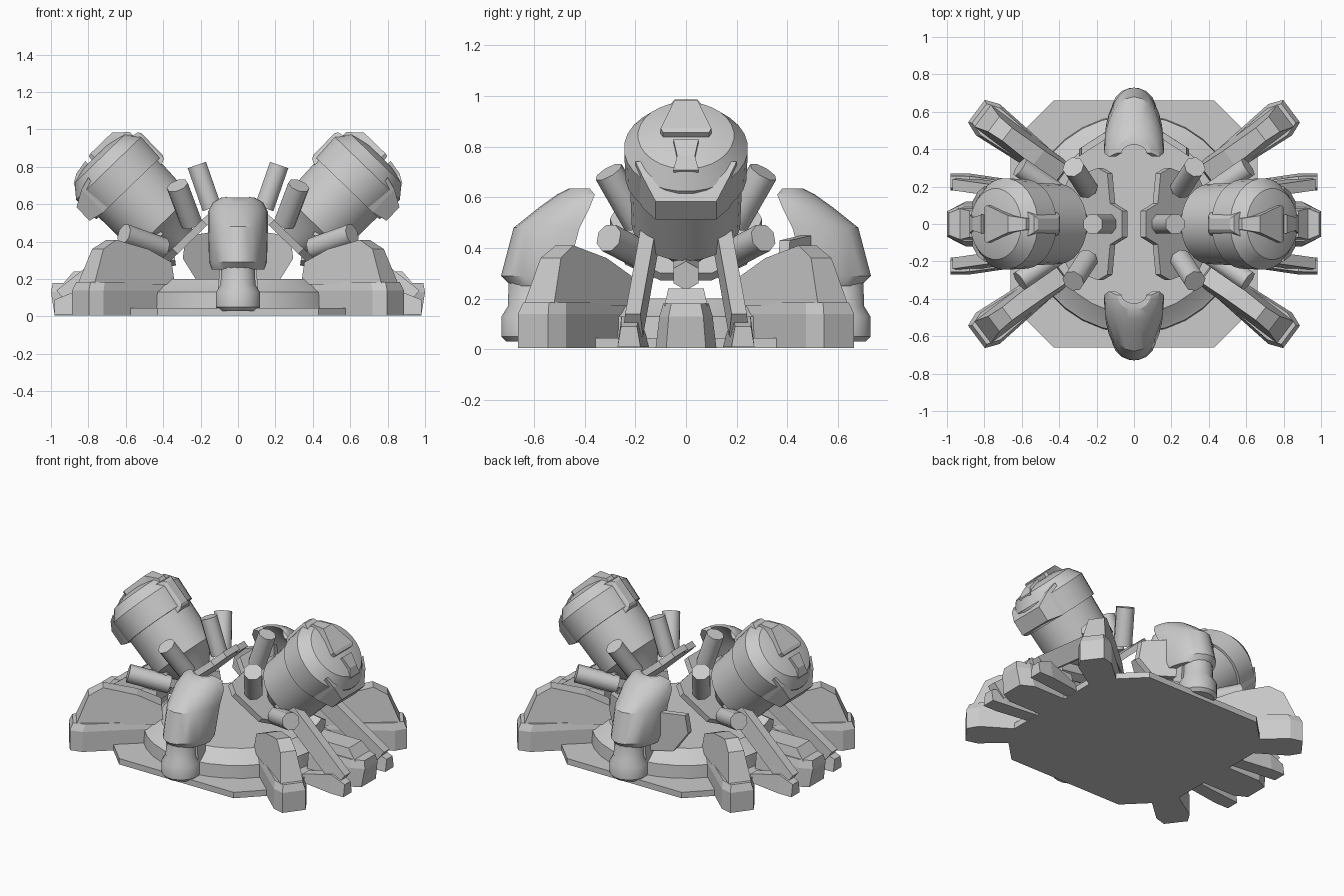
import bpy, bmesh
from math import sin, cos, pi, radians
from mathutils import Vector

if "Cube" in bpy.data.objects:
    bpy.data.objects.remove(bpy.data.objects["Cube"])


def loft(name, rings, mx=False, my=False, smooth=None):
    """Skin equal-length rings of points, cap the ends, mirror in x / y if asked."""
    bm = bmesh.new()
    for sx in ((1, -1) if mx else (1,)):
        for sy in ((1, -1) if my else (1,)):
            vs = [[bm.verts.new((p[0] * sx, p[1] * sy, p[2])) for p in r] for r in rings]
            n = len(rings[0])
            for a, b in zip(vs, vs[1:]):
                for i in range(n):
                    j = (i + 1) % n
                    bm.faces.new((a[i], a[j], b[j], b[i]))
            bm.faces.new(vs[0])
            bm.faces.new(vs[-1])
    bmesh.ops.recalc_face_normals(bm, faces=bm.faces[:])
    me = bpy.data.meshes.new(name)
    bm.to_mesh(me)
    bm.free()
    ob = bpy.data.objects.new(name, me)
    bpy.context.collection.objects.link(ob)
    if smooth:
        bpy.ops.object.select_all(action='DESELECT')
        ob.select_set(True)
        bpy.context.view_layer.objects.active = ob
        bpy.ops.object.shade_smooth_by_angle(angle=radians(smooth))
    return ob


def circle(n, r, z, cx=0, cy=0):
    return [(cx + r * cos(2 * pi * (i + .5) / n), cy + r * sin(2 * pi * (i + .5) / n), z)
            for i in range(n)]


def rod(name, a, b, r, n=8, **kw):
    a, b = Vector(a), Vector(b)
    q = (b - a).to_track_quat('Z', 'Y')
    loft(name, [[c + q @ Vector(p) for p in circle(n, r, 0)] for c in (a, b)], **kw)


# base plate and round platform
octo = [(.43, -.66), (.66, -.43), (.66, .43), (.43, .66),
        (-.43, .66), (-.66, .43), (-.66, -.43), (-.43, -.66)]
loft("base_plate", [[(x, y, z) for x, y in octo] for z in (.005, .045)])
loft("platform", [circle(32, r, z) for r, z in ((.585, .04), (.58, .13), (.56, .14), (.48, .2))],
     smooth=25)


# cannon frame: u along the barrel axis, v across it, y sideways
def cn(u, y, v):
    return (.695 * u - .719 * v, y, .719 * u + .695 * v)


def turned(name, prof, n=28):
    v0 = .055
    loft(name, [[cn(u, x, v0 + y) for x, y, _ in circle(n, r, 0)] for u, r in prof],
         mx=True, smooth=30)


def block(name, rows):
    """Tapered block in the cannon frame; rows of (v, half width, u0, u1)."""
    loft(name, [[cn(a, -w, v), cn(b, -w, v), cn(b, w, v), cn(a, w, v)] for v, w, a, b in rows],
         mx=True)


turned("cannon_barrel", [(.5, .09), (.6, .17), (.64, .215), (.95, .225)])
turned("cannon_cap", [(.90, .22), (.90, .24), (1.05, .245), (1.12, .19), (1.145, .1)])
block("cap_crest", [(.27, .03, 1.0, 1.11), (.20, .045, 1.0, 1.175),
                    (.04, .1, 1.0, 1.175), (.02, .09, 1.0, 1.17)])
block("cap_nub", [(-.01, .05, 1.0, 1.165), (-.09, .035, 1.0, 1.15), (-.14, .05, 1.0, 1.12)])
block("cap_jaw", [(-.06, .2, .9, 1.09), (-.13, .17, .9, 1.07), (-.215, .12, .92, 1.02)])
block("cap_rib", [(.25, .07, .86, 1.09), (.30, .045, .88, 1.08), (.31, .03, .9, 1.06)])

# bracket plate behind each cannon
half = [(.0, .40), (.07, .40), (.11, .31), (.27, .29), (.30, .22), (.24, .0), (.1, -.09)]
outline = half + [(-y, v) for y, v in reversed(half[1:])]
loft("bracket_plate", [[cn(u, y, v) for y, v in outline] for u in (.465, .505)], mx=True)

# splayed nozzles
rod("top_nozzle", (.14, 0, .58), (.22, 0, .81), .056, mx=True, smooth=50)
rod("upper_nozzle", (.25, .19, .50), (.325, .305, .70), .06, mx=True, my=True, smooth=50)
rod("lower_nozzle", (.40, .16, .365), (.61, .305, .44), .058, mx=True, my=True, smooth=50)
rod("bottom_nozzle", (.34, 0, .33), (.62, 0, .29), .058, n=6, mx=True)

# cannon struts with feet
loft("cannon_strut", [[(x, y - .04, z), (x, y + .04, z), (x + .07, y + .03, z + .09),
                       (x + .07, y - .03, z + .09)]
                      for x, y, z in ((.40, .14, .44), (.90, .21, .05))], mx=True, my=True)
loft("strut_foot", [[(x, y - a, .01), (x, y + a, .01), (x, y + a * .7, h), (x, y - a * .7, h)]
                    for x, y, a, h in ((.64, .19, .045, .06), (.88, .22, .05, .13),
                                       (.98, .225, .045, .09))], mx=True, my=True)

# end feet under the cannons
loft("end_foot", [[(.6, -w, z), (e - .08, -w, z), (e, -w * .65, z),
                   (e, w * .65, z), (e - .08, w, z), (.6, w, z)]
                  for z, w, e in ((.005, .12, .98), (.13, .105, 1.0), (.18, .09, .99))], mx=True)
loft("end_foot_top", [[(.56, -w, z), (e, -w, z), (e, w, z), (.56, w, z)]
                      for z, w, e in ((.17, .085, .94), (.24, .07, .88))], mx=True)


# corner fins
def fin(r, w, z):
    c, s = cos(radians(37)), sin(radians(37))
    w -= .025
    return (r * c - w * s, r * s + w * c, z)


foot = [(.48, .065), (.96, .105), (1.036, .075), (1.036, -.075), (.96, -.105), (.48, -.065)]
loft("corner_foot", [[fin(r - d, w * k, z) for r, w in foot]
                     for z, k, d in ((.005, 1, 0), (.14, 1, 0), (.185, .85, .02))],
     mx=True, my=True)
side = [(.46, .17), (.47, .29), (.62, .36), (.83, .41), (.92, .36), (1.0, .17)]
loft("corner_fin", [[fin(r, s * (.075 - .13 * (z - .17)), z) for r, z in side] for s in (1, -1)],
     mx=True, my=True)


# front and back pillars with hollow arched hoods, narrowing outward
def hood(hw, yin, yout, z, n=12):
    d = yout - yin
    arc = [(cos(pi * i / n), sin(pi * i / n)) for i in range(n + 1)]
    outer = [(hw * c, yin + d * s ** 1.1 if 0 < i < n else yin, z)
             for i, (c, s) in enumerate(arc)]
    inner = [(hw * .72 * c, yin + d * .55 * s, z) for c, s in reversed(arc)]
    return outer + inner


loft("pillar_hood", [hood(*p) for p in ((.14, .50, .69, .25), (.155, .47, .73, .29),
                                        (.16, .42, .68, .48), (.16, .38, .58, .56),
                                        (.135, .36, .51, .61), (.09, .38, .46, .635))],
     my=True, smooth=28)
loft("pillar_foot", [circle(16, r, z, 0, .61) for r, z in
                     ((.1, .03), (.12, .05), (.12, .13), (.095, .17), (.09, .3))],
     my=True, smooth=35)
loft("pillar_core", [[(-w, a, z), (w, a, z), (w, .58, z), (-w, .58, z)]
                     for w, a, z in ((.11, .5, .1), (.09, .49, .38))], my=True)

# side wings on the back pillar
loft("back_wing", [[(.08, .5 + d, .19), (.22, .41 + d, .19), (.295, .36 + d, .31),
                    (.28, .37 + d, .43), (.08, .5 + d, .46)] for d in (0, .04)], mx=True)
